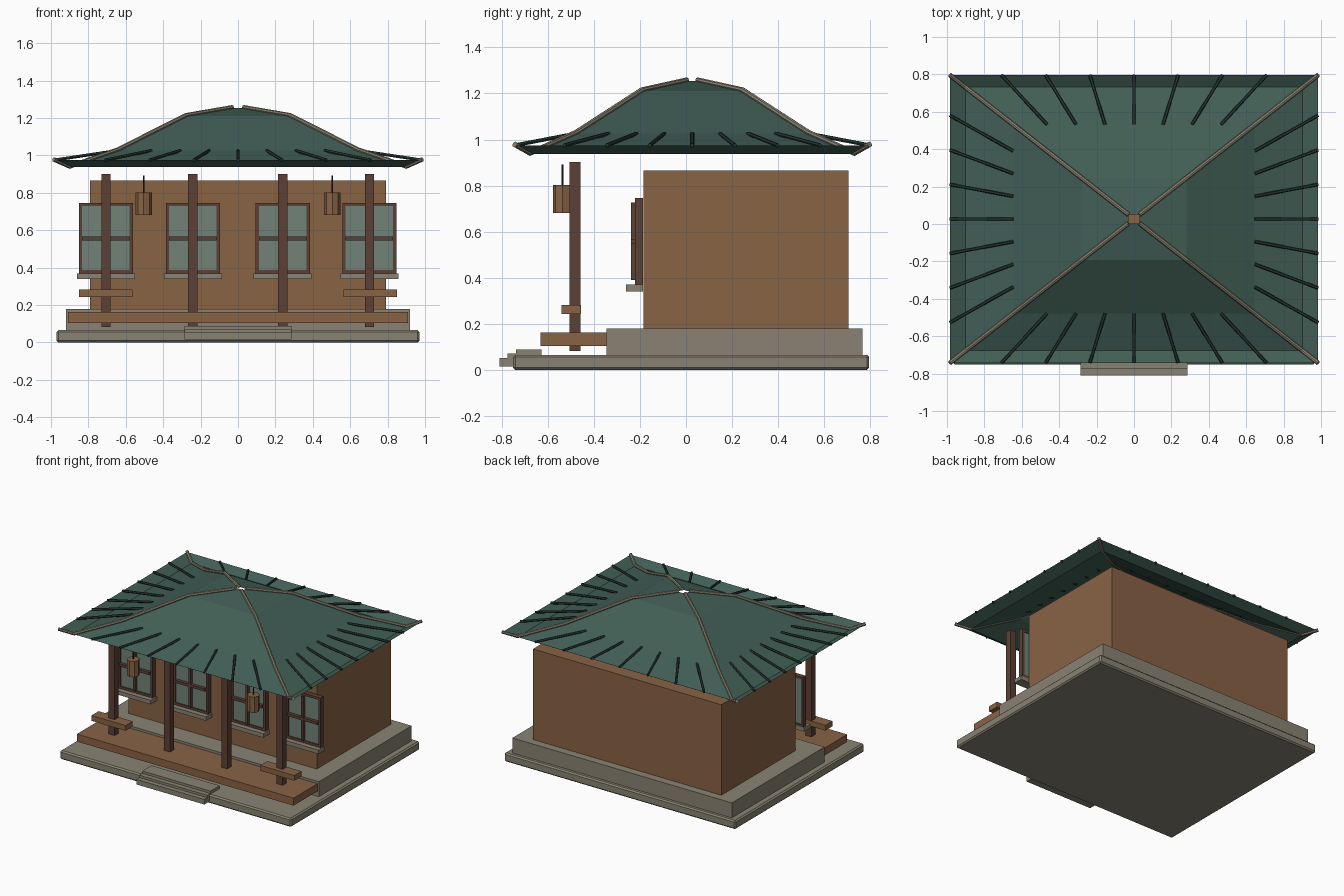
import bpy, bmesh, math
from mathutils import Vector

cube = bpy.data.objects.get("Cube")
if cube:
    bpy.data.objects.remove(cube, do_unlink=True)


def material(name, r, g, b):
    m = bpy.data.materials.new(name)
    m.use_nodes = True
    m.diffuse_color = (r, g, b, 1)
    m.node_tree.nodes["Principled BSDF"].inputs["Base Color"].default_value = (r, g, b, 1)
    return m


wood = material("warm wood", 0.25, 0.125, 0.06)
dark_wood = material("dark wood", 0.107, 0.051, 0.036)
stone = material("grey stone", 0.25, 0.226, 0.17)
tile = material("green roof tile", 0.053, 0.112, 0.092)
rib_tile = material("dark green tile", 0.02, 0.042, 0.035)
glass = material("pale glass", 0.165, 0.225, 0.185)
iron = material("dark iron", 0.03, 0.022, 0.018)


def finish(name, bm, mat):
    mesh = bpy.data.meshes.new(name)
    bm.to_mesh(mesh)
    bm.free()
    mesh.materials.append(mat)
    obj = bpy.data.objects.new(name, mesh)
    bpy.context.collection.objects.link(obj)
    return obj


def box(name, x, y, z, mat, bevel=0):
    """Box from (low, high) pairs on each axis."""
    bm = bmesh.new()
    bmesh.ops.create_cube(bm, size=1)
    for v in bm.verts:
        v.co = [a[0] if c < 0 else a[1] for c, a in zip(v.co, (x, y, z))]
    obj = finish(name, bm, mat)
    if bevel:
        mod = obj.modifiers.new("Bevel", 'BEVEL')
        mod.width = bevel
        mod.segments = 1
    return obj


def tube(name, points, radius, mat, sides=8):
    """Capped tube swept along a path lying in one vertical plane."""
    bm = bmesh.new()
    pts = [Vector(p) for p in points]
    span = pts[-1] - pts[0]
    side = Vector((-span.y, span.x, 0))
    side = side.normalized() if side.length > 1e-5 else Vector((1, 0, 0))
    rings = []
    for i, p in enumerate(pts):
        along = (pts[min(i + 1, len(pts) - 1)] - pts[max(i - 1, 0)]).normalized()
        up = along.cross(side)
        angles = [math.tau * k / sides for k in range(sides)]
        rings.append([bm.verts.new(p + radius * (side * math.cos(a) + up * math.sin(a)))
                      for a in angles])
    for a, b in zip(rings, rings[1:]):
        for k in range(sides):
            n = (k + 1) % sides
            bm.faces.new((a[k], a[n], b[n], b[k]))
    bm.faces.new(rings[0])
    bm.faces.new(rings[-1])
    bmesh.ops.recalc_face_normals(bm, faces=bm.faces[:])
    return finish(name, bm, mat)


# Ground slab, plinth and entrance steps
box("base_slab", (-0.97, 0.97), (-0.75, 0.795), (0, 0.066), stone, 0.01)
box("plinth", (-0.92, 0.92), (-0.345, 0.765), (0.06, 0.18), stone)
for i in range(3):
    y, z = -0.81 + 0.036 * i, 0.015 + 0.018 * i
    box(f"entrance_step_{i + 1}", (-0.285, 0.285), (y, y + 0.11), (z, z + 0.038), stone)

# House body and porch deck
box("walls", (-0.79, 0.79), (-0.185, 0.705), (0.18, 0.866), wood)
box("porch_deck", (-0.908, 0.908), (-0.632, -0.345), (0.105, 0.162), wood)

# Each bay has a porch post and a window
for i, cx in enumerate((-0.706, -0.241, 0.239, 0.703), 1):
    box(f"porch_post_{i}", (cx - 0.025, cx + 0.025), (-0.505, -0.457), (0.083, 0.902), dark_wood)
    half, bar, low, high = 0.145, 0.018, 0.37, 0.747
    depth = (-0.222, -0.186)
    for s, side in ((-1, "right"), (1, "left")):
        edge = sorted((cx + s * half, cx + s * (half - bar)))
        box(f"window_{i}_{side}_stile", edge, depth, (low, high), dark_wood)
    inner = (cx - half + bar, cx + half - bar)
    box(f"window_{i}_bottom_rail", inner, depth, (low, low + bar), dark_wood)
    box(f"window_{i}_top_rail", inner, depth, (high - bar, high), dark_wood)
    box(f"window_{i}_glass", inner, (-0.214, -0.192), (low + bar, high - bar), glass)
    front = (-0.238, -0.214)
    box(f"window_{i}_upright_bar", (cx - 0.009, cx + 0.009), front, (0.39, 0.727), dark_wood)
    box(f"window_{i}_cross_bar", inner, front, (0.546, 0.566), dark_wood)
    box(f"window_{i}_sill", (cx - 0.155, cx + 0.155), (-0.26, -0.186), (0.34, 0.37), stone)

# Short rails and hanging lanterns on both ends of the porch
for s, side in ((-1, "right"), (1, "left")):
    box(f"{side}_porch_rail", sorted((s * 0.565, s * 0.85)), (-0.54, -0.455), (0.243, 0.283), wood)
    x, y = s * 0.504, -0.535
    tube(f"{side}_lantern", [(x, y, 0.682), (x, y, 0.802)], 0.043, wood)
    tube(f"{side}_lantern_hanger", [(x, y, 0.80), (x, y, 0.892)], 0.005, iron, 6)

# Roof shell: rings of (scale, height) from upturned eave to open crown
CENTRE_Y, HALF_X, HALF_Y = 0.027, 0.985, 0.77
profile = [(1, 0.975), (0.915, 0.937), (0.655, 1.026), (0.285, 1.21), (0.03, 1.253)]


def on_roof(u, v, scale, z):
    return (u * HALF_X * scale, CENTRE_Y + v * HALF_Y * scale, z)


corners = [(-1, -1), (1, -1), (1, 1), (-1, 1)]
bm = bmesh.new()
rings = [[bm.verts.new(on_roof(u, v, s, z)) for u, v in corners] for s, z in profile]
for a, b in zip(rings, rings[1:]):
    for k in range(4):
        n = (k + 1) % 4
        bm.faces.new((a[k], a[n], b[n], b[k]))
finish("roof", bm, tile)

# Hip ridges follow the roof at its corners
for i, (u, v) in enumerate(corners, 1):
    path = [on_roof(u, v, s, z + 0.004) for s, z in profile]
    tube(f"hip_ridge_{i}", path, 0.0125, stone)

# Straight ribs fan out from the roof to the eaves on every side
(eave_scale, eave_z), (rib_scale, rib_z) = profile[0], profile[2]
for k in range(-3, 4):
    t = k * 0.24
    for u, v, side in ((t, -1, "front"), (t, 1, "back"), (-1, t, "right"), (1, t, "left")):
        tube(f"{side}_roof_rib_{k + 4}",
             [on_roof(u, v, eave_scale, eave_z), on_roof(u, v, rib_scale, rib_z)],
             0.009, rib_tile, 6)
